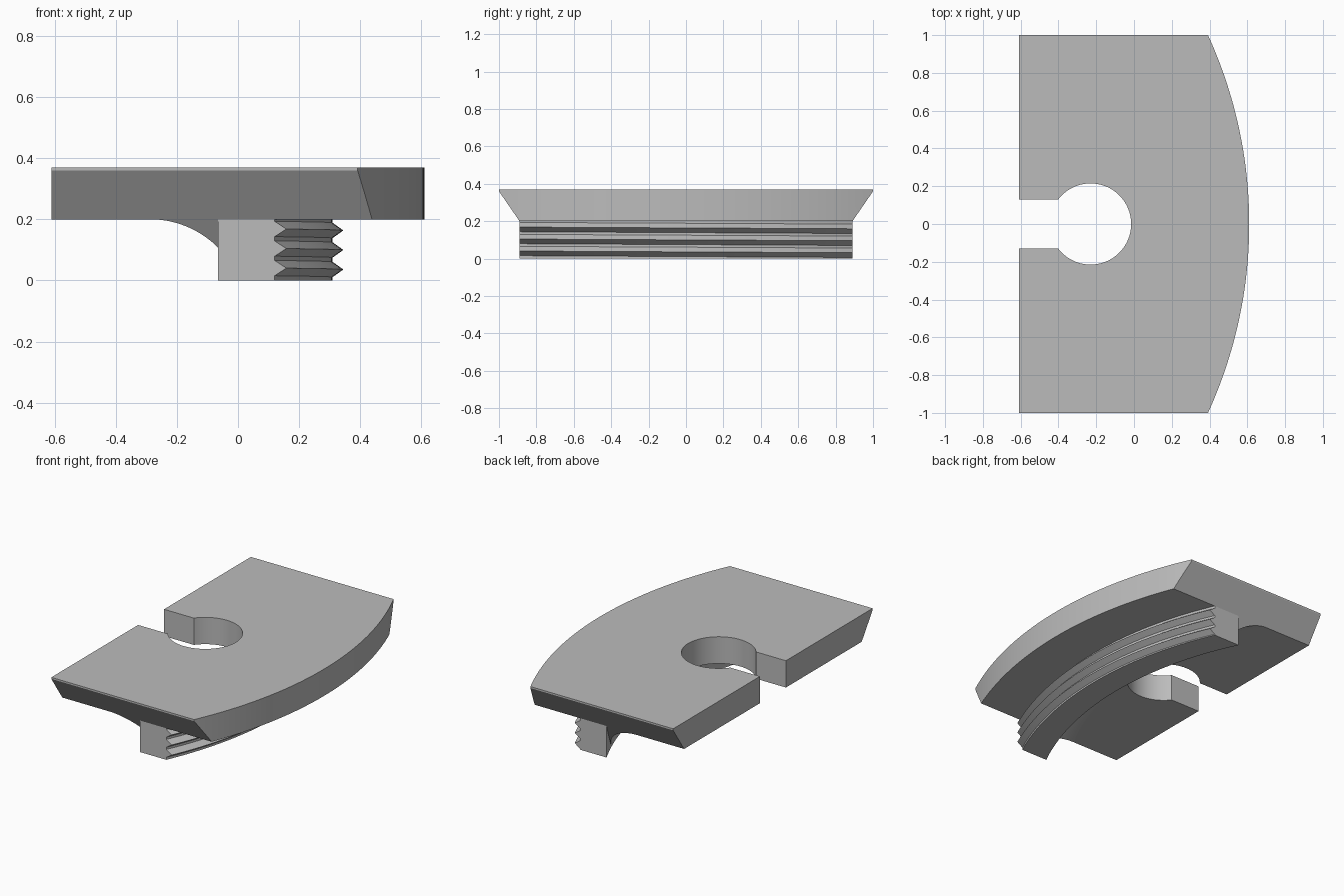
import bpy, bmesh, math
from mathutils import Vector

if "Cube" in bpy.data.objects:
    bpy.data.objects.remove(bpy.data.objects["Cube"])

grey = bpy.data.materials.new("plain grey")
grey.use_nodes = True
colour = (0.5, 0.5, 0.5, 1)
grey.diffuse_color = colour
grey.node_tree.nodes["Principled BSDF"].inputs["Base Color"].default_value = colour

Z0, Z1 = 0.2, 0.37           # underside and top of the plate
END = 0.89                   # half length of the rib
SLOPE = 0.11 / 0.16          # lean of the plate ends


def finish(name, bm, material=True):
    bmesh.ops.recalc_face_normals(bm, faces=bm.faces)
    mesh = bpy.data.meshes.new(name)
    bm.to_mesh(mesh)
    bm.free()
    ob = bpy.data.objects.new(name, mesh)
    bpy.context.collection.objects.link(ob)
    if material:
        mesh.materials.append(grey)
    return ob


def prism(name, outline, offset, material=True):
    """Extrude a closed outline of 3D points."""
    bm = bmesh.new()
    face = bm.faces.new([bm.verts.new(p) for p in outline])
    ext = bmesh.ops.extrude_face_region(bm, geom=[face])
    moved = [g for g in ext["geom"] if isinstance(g, bmesh.types.BMVert)]
    bmesh.ops.translate(bm, verts=moved, vec=offset)
    return finish(name, bm, material)


def sweep(name, profile, centre, cuts, steps=64, half_angle=0.52):
    """Sweep an (r, z) profile function about a vertical axis, then trim the ends."""
    bm = bmesh.new()
    rings = []
    for i in range(steps + 1):
        a = half_angle * (2 * i / steps - 1)
        rings.append([bm.verts.new((centre + r * math.cos(a), r * math.sin(a), z))
                      for r, z in profile(a)])
    n = len(rings[0])
    for p, q in zip(rings, rings[1:]):
        for k in range(n):
            bm.faces.new((p[k], p[(k + 1) % n], q[(k + 1) % n], q[k]))
    for co, no in cuts:
        cut = bmesh.ops.bisect_plane(bm, geom=bm.verts[:] + bm.edges[:] + bm.faces[:],
                                     plane_co=co, plane_no=no, clear_outer=True)
        edges = [g for g in cut["geom_cut"] if isinstance(g, bmesh.types.BMEdge)]
        bmesh.ops.contextual_create(bm, geom=edges)
    return finish(name, bm)


def cut_with(ob, cutter, operation="DIFFERENCE"):
    mod = ob.modifiers.new("cut", "BOOLEAN")
    mod.object, mod.operation, mod.solver = cutter, operation, "EXACT"
    cutter.hide_render = True
    cutter.hide_set(True)


def smooth(ob):
    bpy.ops.object.select_all(action="DESELECT")
    ob.select_set(True)
    bpy.context.view_layer.objects.active = ob
    for mod in list(ob.modifiers):
        bpy.ops.object.modifier_apply(modifier=mod.name)
    bpy.ops.object.shade_smooth_by_angle(angle=math.radians(20))


# Plate: bowed front edge and leaning ends
back, bow_r = -0.61, 2.4
bow_centre = 0.61 - bow_r
ends = [(END, Z0), (1, Z0 + 0.16), (1, Z1)]
section = ends + [(-y, z) for y, z in reversed(ends)]
plate = prism("plate", [(back, y, z) for y, z in section], Vector((1.5, 0, 0)))
arc = [0.5 * (2 * i / 64 - 1) for i in range(65)]
bow = prism("bow_cutter", [(-1, -1.3, -0.1)] +
            [(bow_centre + bow_r * math.cos(a), bow_r * math.sin(a), -0.1) for a in arc] +
            [(-1, 1.3, -0.1)], Vector((0, 0, 1)), False)
cut_with(plate, bow, "INTERSECT")

# Keyhole: round hole joined to a slot at the back
hole_x, hole_r, slot = -0.23, 0.215, 0.13
mouth = math.pi - math.asin(slot / hole_r)
ring = [mouth * (2 * i / 64 - 1) for i in range(65)]
keyhole = prism("keyhole_cutter", [(-0.8, -slot, -0.1)] +
                [(hole_x + hole_r * math.cos(a), hole_r * math.sin(a), -0.1) for a in ring] +
                [(-0.8, slot, -0.1)], Vector((0, 0, 1)), False)
cut_with(plate, keyhole)

# Threaded rib under the plate
rib_centre, inner_r, root_r, tip_r = -1.87, 2.012, 2.18, 2.215


def rib_profile(a):
    shift = -0.011 * a
    pts = [(inner_r, 0), (root_r, 0)]
    for mid in (0.036, 0.1, 0.164):
        pts += [(root_r, mid - 0.025 + shift), (tip_r, mid + shift),
                (root_r, mid + 0.025 + shift)]
    return pts + [(root_r, Z0), (inner_r, Z0)]


rib = sweep("threaded_rib", rib_profile, rib_centre,
            [((0, s * END, 0), (0, s, 0)) for s in (-1, 1)])


# Hollow fillet joining the rib to the plate
def fillet_profile(a):
    rad = 0.19
    curve = [(inner_r - rad + rad * math.sin(t), Z0 - rad + rad * math.cos(t))
             for t in (math.pi / 2 * i / 16 for i in range(17))]
    return curve + [(inner_r + 0.02, Z0 - rad), (inner_r + 0.02, Z0)]


fillet = sweep("fillet", fillet_profile, rib_centre,
               [((0, s * END, Z0), (0, s, -SLOPE)) for s in (-1, 1)])
cut_with(fillet, keyhole)

for part in (plate, rib, fillet):
    smooth(part)
for cutter in (bow, keyhole):
    bpy.data.objects.remove(cutter)
